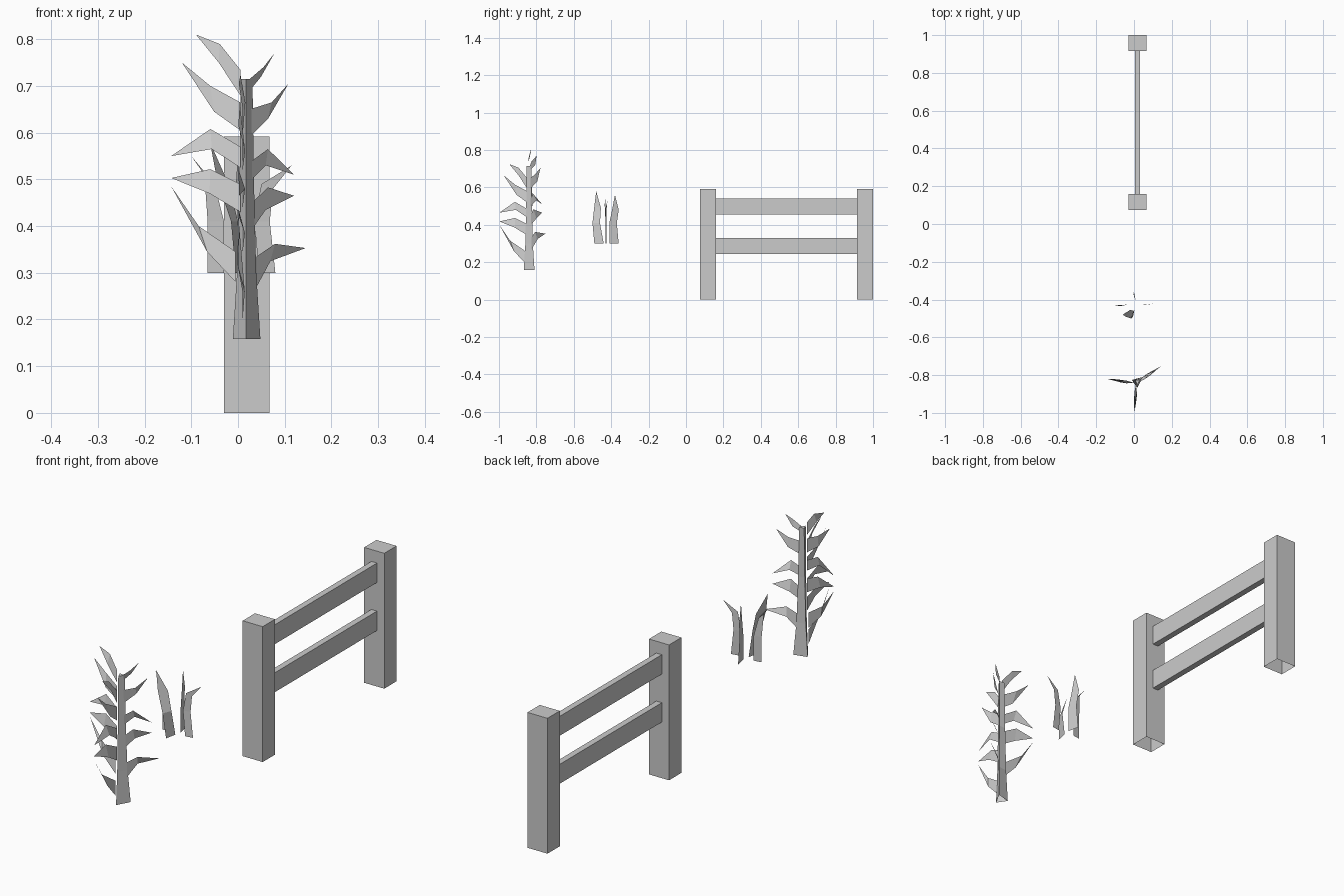
import bpy, bmesh
from mathutils import Vector

if "Cube" in bpy.data.objects:
    bpy.data.objects.remove(bpy.data.objects["Cube"])


def mesh_object(name, verts, faces):
    me = bpy.data.meshes.new(name)
    me.from_pydata(verts, [], faces)
    me.update()
    ob = bpy.data.objects.new(name, me)
    bpy.context.collection.objects.link(ob)
    return ob


def box(name, lo, hi, open_axis=None):
    """Box between two corners; listed (axis, side) faces are left open."""
    bm = bmesh.new()
    bmesh.ops.create_cube(bm, size=1)
    lo, hi = Vector(lo), Vector(hi)
    for v in bm.verts:
        v.co = Vector([lo[i] + (v.co[i] + 0.5) * (hi[i] - lo[i]) for i in range(3)])
    if open_axis:
        gone = [f for f in bm.faces
                if any(f.normal[a] * s > 0.9 for a, s in open_axis)]
        bmesh.ops.delete(bm, geom=gone, context='FACES')
    me = bpy.data.meshes.new(name)
    bm.to_mesh(me)
    bm.free()
    ob = bpy.data.objects.new(name, me)
    bpy.context.collection.objects.link(ob)


# Fence posts (open underneath) and rails (open where they meet the posts)
for name, y in (("near_post", 0.075), ("far_post", 0.915)):
    box(name, (-0.03, y, 0), (0.067, y + 0.085, 0.592), [(2, -1)])
for name, z in (("lower_rail", 0.245), ("upper_rail", 0.455)):
    box(name, (0.005, 0.155, z), (0.032, 0.92, z + 0.085), [(1, -1), (1, 1)])


# Stalk: tapered three-sided tube with a closed top
def ring(w, z):
    return [(0.019 - w, -0.825, z), (0.017, -0.84 - w * 0.9, z),
            (0.018 + w, -0.84 + w, z)]


levels = [(0.03, 0.158), (0.021, 0.3), (0.016, 0.5), (0.013, 0.715)]
verts = [p for w, z in levels for p in ring(w, z)]
faces = [(3 * k + i, 3 * k + (i + 1) % 3, 3 * k + 3 + (i + 1) % 3, 3 * k + 3 + i)
         for k in range(len(levels) - 1) for i in range(3)]
mesh_object("stalk", verts, faces + [(9, 10, 11)])

# Leaf profiles as (reach, height): root top, root bottom, mid bottom, mid top, tip
LONG = [
    [(0, .735), (0, .68), (.045, .75), (.045, .79), (.095, .81)],
    [(0, .665), (0, .605), (.055, .645), (.065, .70), (.125, .75)],
    [(0, .57), (0, .525), (.06, .565), (.065, .608), (.148, .55)],
    [(0, .49), (0, .43), (.065, .47), (.065, .522), (.148, .503)],
    [(.01, .345), (.01, .28), (.07, .345), (.09, .40), (.148, .485)],
]
SHORT = [
    [(.025, .715), (.025, .69), (.055, .72), (.05, .74), (.078, .77)],
    [(.025, .65), (.025, .59), (.07, .63), (.068, .665), (.108, .705)],
    [(.03, .54), (.03, .50), (.065, .53), (.06, .565), (.12, .51)],
    [(.035, .455), (.035, .40), (.065, .435), (.06, .483), (.12, .465)],
    [(.04, .335), (.04, .27), (.075, .325), (.075, .362), (.145, .353)],
]


def leaves(name, profiles, origin, direction, dz=0):
    dx, dy = direction
    side = [0, 0, 0.008, -0.006, 0]
    for i, prof in enumerate(profiles):
        pts = [(origin[0] + r * dx - s * dy, origin[1] + r * dy + s * dx, z + dz)
               for (r, z), s in zip(prof, side)]
        mesh_object(f"{name}_{i + 1}", pts, [(0, 1, 2, 3), (3, 2, 4)])


leaves("left_leaf", LONG, (0.005, -0.842), (-1.0, 0.15))
leaves("right_leaf", SHORT, (0, -0.853), (1.0, 0.7))
leaves("front_leaf", LONG, (0.01, -0.85), (-0.05, -1.0), -0.085)


# Grass tuft: bent blades made of two quads and a pointed tip
def blade(name, levels, tip):
    pts = [p for pair in levels for p in pair] + [tip]
    mesh_object(name, pts, [(0, 1, 3, 2), (2, 3, 5, 4), (4, 5, 6)])


blade("grass_left", [((-.065, -.43, .30), (-.03, -.425, .30)),
                     ((-.065, -.43, .41), (-.03, -.425, .41)),
                     ((-.072, -.435, .51), (-.05, -.43, .49))], (-.10, -.43, .55))
blade("grass_right", [((.045, -.43, .30), (.08, -.425, .30)),
                      ((.035, -.43, .41), (.068, -.425, .41)),
                      ((.05, -.43, .49), (.075, -.425, .48))], (.115, -.42, .53))
blade("grass_front", [((-.005, -.49, .30), (.005, -.44, .30)),
                      ((-.015, -.50, .41), (.0, -.46, .41)),
                      ((-.045, -.49, .50), (-.02, -.455, .49))], (-.06, -.48, .58))
blade("grass_back", [((.01, -.41, .30), (0, -.36, .30)),
                     ((.01, -.41, .41), (0, -.37, .41)),
                     ((.005, -.395, .48), (-.005, -.36, .48))], (0, -.38, .56))
